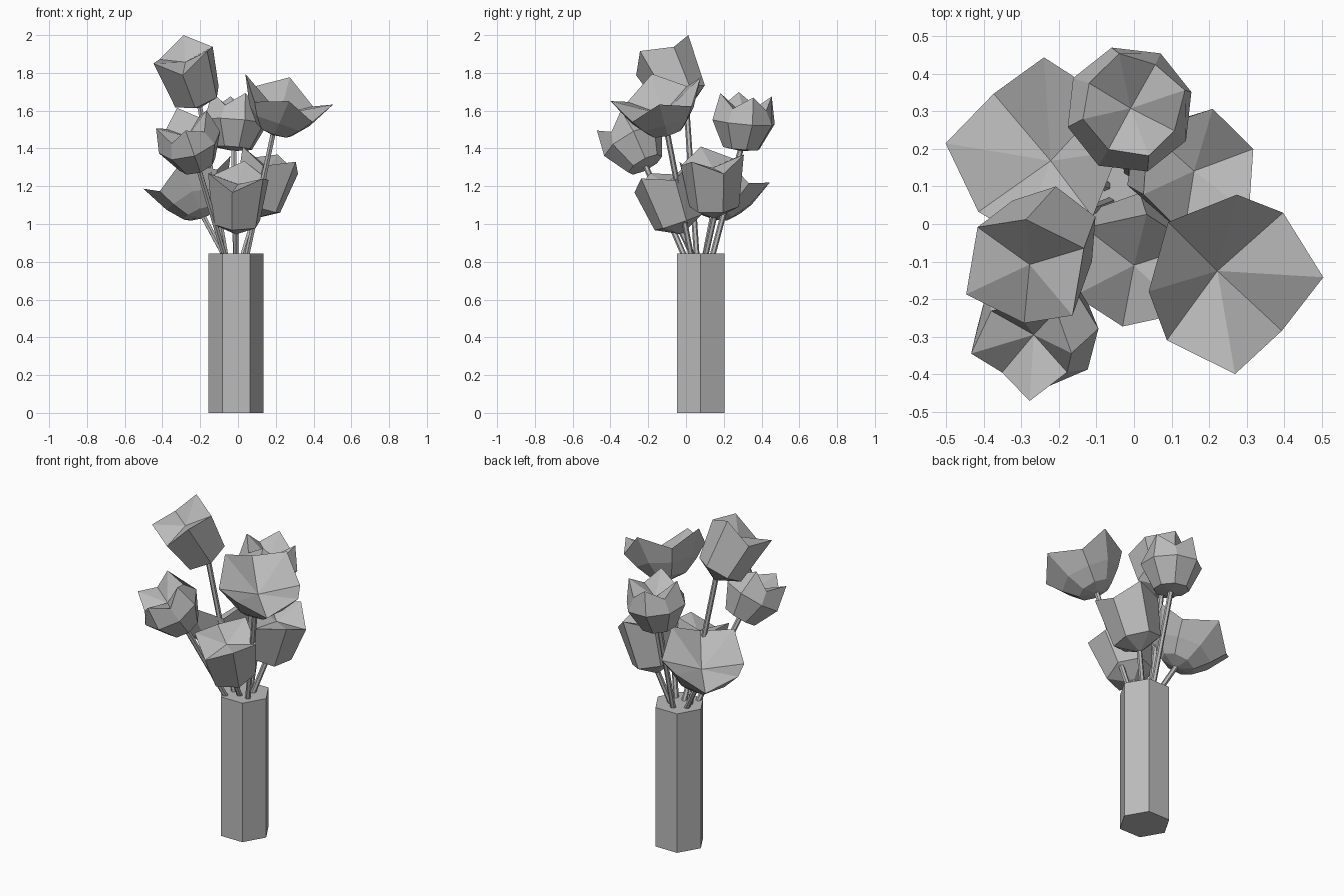
import bpy, bmesh, math
from mathutils import Vector, Quaternion

cube = bpy.data.objects.get("Cube")
if cube:
    bpy.data.objects.remove(cube, do_unlink=True)

grey = bpy.data.materials.new("plain_grey")
grey.use_nodes = True
grey.diffuse_color = (0.5, 0.5, 0.5, 1)
grey.node_tree.nodes["Principled BSDF"].inputs["Base Color"].default_value = (0.5, 0.5, 0.5, 1)

UP = Vector((0, 0, 1))
VASE = Vector((-0.01, 0.078, 0))


def finish(bm, name):
    bmesh.ops.recalc_face_normals(bm, faces=bm.faces)
    mesh = bpy.data.meshes.new(name)
    bm.to_mesh(mesh)
    bm.free()
    mesh.materials.append(grey)
    obj = bpy.data.objects.new(name, mesh)
    bpy.context.collection.objects.link(obj)
    return obj


def prism(name, start, end, radius, spin=0):
    """Six-sided closed rod between two points."""
    bm = bmesh.new()
    bmesh.ops.create_cone(bm, cap_ends=True, segments=6, radius1=radius,
                          radius2=radius, depth=(end - start).length)
    obj = finish(bm, name)
    obj.rotation_mode = 'QUATERNION'
    obj.rotation_quaternion = (UP.rotation_difference(end - start)
                               @ Quaternion(UP, math.radians(spin)))
    obj.location = (start + end) / 2


# Bloom kinds: petals, foot height, then rings from foot to rim as
# (radius at petal, height at petal, radius at gap, height at gap)
KINDS = {
    "tulip": (3, -0.28, [(0.133, -0.213, 0.133, -0.213), (0.171, 0.075, 0.171, 0.01)]),
    "rose": (4, -0.19, [(0.10, -0.175, 0.10, -0.175), (0.172, -0.035, 0.172, -0.035),
                        (0.142, 0.11, 0.13, 0.04)]),
    "lily": (4, -0.12, [(0.10, -0.09, 0.10, -0.09), (0.17, -0.005, 0.17, -0.02),
                        (0.247, 0.147, 0.23, 0.06)]),
}


def flower(name, kind, heart, axis, spin):
    petals, foot, rings = KINDS[kind]
    count = petals * 2
    heart, axis = Vector(heart), Vector(axis).normalized()
    turn = UP.rotation_difference(axis) @ Quaternion(UP, math.radians(spin))
    bm = bmesh.new()

    def point(r, a, h):
        return bm.verts.new(heart + turn @ Vector((r * math.cos(a), r * math.sin(a), h)))

    loops = []
    for tip_r, tip_h, gap_r, gap_h in rings:
        loops.append([point(gap_r if i % 2 else tip_r, math.tau * i / count,
                            gap_h if i % 2 else tip_h) for i in range(count)])
    base, centre = point(0, 0, foot), point(0, 0, 0)
    for i in range(count):
        j = (i + 1) % count
        bm.faces.new((base, loops[0][j], loops[0][i]))
        bm.faces.new((centre, loops[-1][i], loops[-1][j]))
        for low, high in zip(loops, loops[1:]):
            bm.faces.new((low[i], low[j], high[j], high[i]))
    finish(bm, name + "_bloom")

    # Stem rising from the vase into the foot of the bloom
    end = heart + axis * (foot + 0.02)
    start = VASE.lerp(Vector((end.x, end.y, 0)), 0.25)
    start.z = 0.8
    prism(name + "_stem", start, end, 0.015)


# Vase
prism("vase", VASE, VASE + UP * 0.845, 0.145, spin=30)

# Flowers
flower("high_tulip", "tulip", (-0.278, -0.108, 1.857), (-0.285, -0.422, 0.861), 82)
flower("front_tulip", "tulip", (0.0, -0.11, 1.21), (0.04, -0.32, 0.945), 80)
flower("left_tulip", "tulip", (0.16, 0.141, 1.297), (0.27, -0.04, 0.96), 80)
flower("back_rose", "rose", (-0.009, 0.308, 1.575), (0.08, 0.09, 0.99), 16)
flower("front_rose", "rose", (-0.267, -0.295, 1.462), (-0.3, -0.45, 0.84), 5)
flower("left_lily", "lily", (0.222, -0.125, 1.58), (0.337, -0.243, 0.909), 2)
flower("right_lily", "lily", (-0.222, 0.168, 1.14), (-0.33, 0.25, 0.909), 175)
